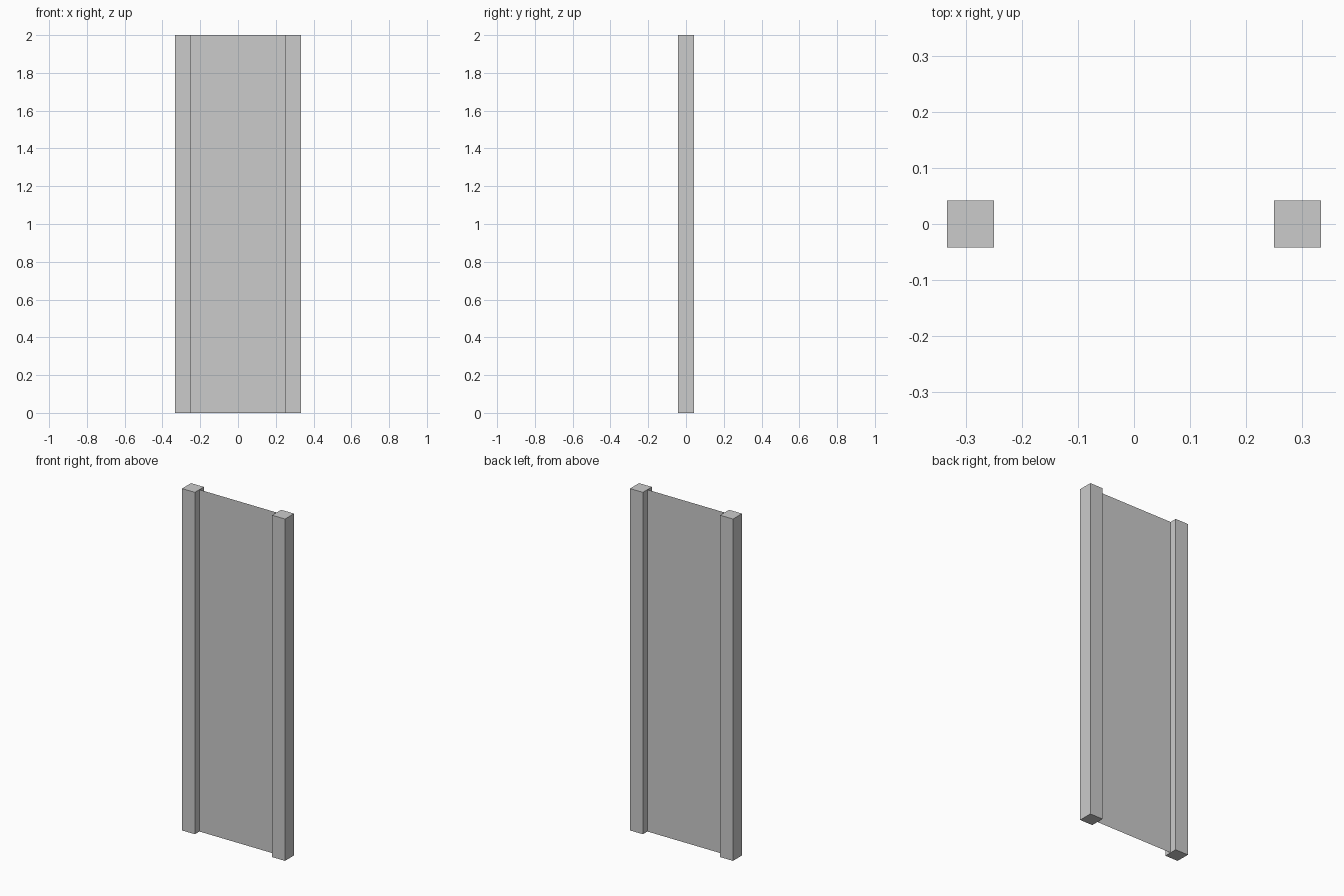
import bpy
import bmesh
from mathutils import Matrix

if "Cube" in bpy.data.objects:
    bpy.data.objects.remove(bpy.data.objects["Cube"])

HEIGHT = 2.0
POST = 1 / 12      # square post width
INNER = 0.25       # inner face of each post


def add_object(name, bm):
    mesh = bpy.data.meshes.new(name)
    bm.to_mesh(mesh)
    bm.free()
    obj = bpy.data.objects.new(name, mesh)
    bpy.context.collection.objects.link(obj)
    return obj


# Square posts on both sides
for name, side in (("left_post", -1), ("right_post", 1)):
    bm = bmesh.new()
    place = Matrix.Translation((side * (INNER + POST / 2), 0, HEIGHT / 2))
    size = Matrix.Diagonal((POST, POST, HEIGHT, 1))
    bmesh.ops.create_cube(bm, size=1, matrix=place @ size)
    add_object(name, bm)

# Thin single-sheet panel spanning between the posts
bm = bmesh.new()
corners = [(-INNER, 0, 0), (INNER, 0, 0), (INNER, 0, HEIGHT), (-INNER, 0, HEIGHT)]
bm.faces.new([bm.verts.new(c) for c in corners])
add_object("panel", bm)
